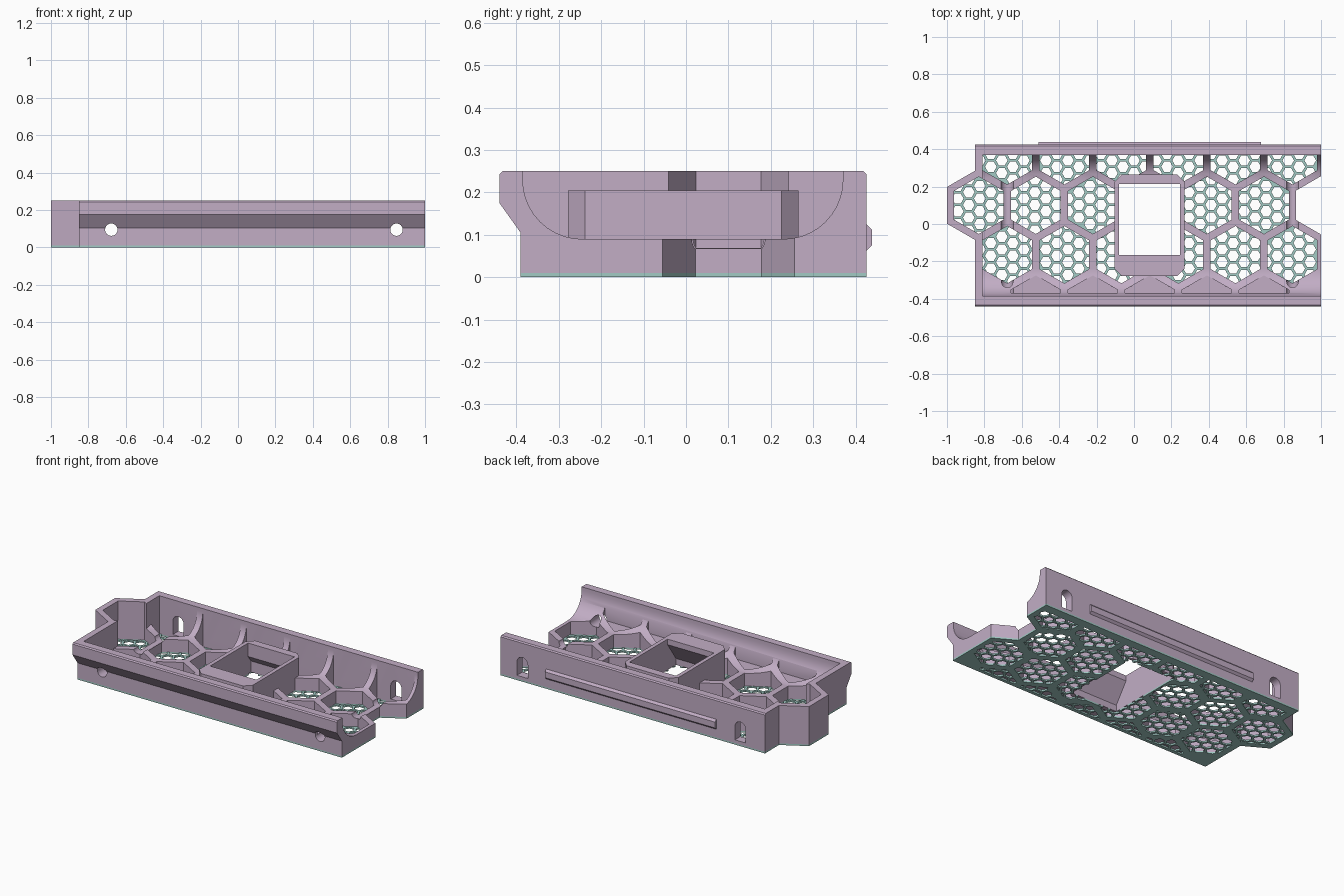
import bpy, bmesh, math
from mathutils import Vector

if "Cube" in bpy.data.objects:
    bpy.data.objects.remove(bpy.data.objects["Cube"])


def material(name, rgb):
    m = bpy.data.materials.new(name)
    m.diffuse_color = (*rgb, 1)
    m.use_nodes = True
    m.node_tree.nodes["Principled BSDF"].inputs["Base Color"].default_value = m.diffuse_color
    return m


MAUVE = material("mauve", (0.54, 0.42, 0.56))
TEAL = material("pale teal", (0.36, 0.60, 0.56))


def prisms(name, polys, a, b, axis="z", mat=None):
    """Extrude 2D outlines from a to b along an axis, all in one object."""
    place = {"x": lambda u, v, w: (w, u, v),
             "y": lambda u, v, w: (u, w, v),
             "z": lambda u, v, w: (u, v, w)}[axis]
    bm = bmesh.new()
    for poly in polys:
        lo = [bm.verts.new(place(u, v, a)) for u, v in poly]
        hi = [bm.verts.new(place(u, v, b)) for u, v in poly]
        bm.faces.new(lo[::-1])
        bm.faces.new(hi)
        n = len(poly)
        for i in range(n):
            j = (i + 1) % n
            bm.faces.new((lo[i], lo[j], hi[j], hi[i]))
    bmesh.ops.recalc_face_normals(bm, faces=bm.faces)
    me = bpy.data.meshes.new(name)
    bm.to_mesh(me)
    bm.free()
    ob = bpy.data.objects.new(name, me)
    bpy.context.collection.objects.link(ob)
    if mat:
        me.materials.append(mat)
    return ob


def combine(ob, other, op="DIFFERENCE"):
    mod = ob.modifiers.new("cut", "BOOLEAN")
    mod.operation, mod.solver, mod.object = op, "EXACT", other
    bpy.context.view_layer.objects.active = ob
    bpy.ops.object.modifier_apply(modifier=mod.name)
    bpy.data.objects.remove(other)


def ngon(cx, cy, r, n, turn=0.0):
    return [(cx + r * math.cos(turn + math.tau * i / n),
             cy + r * math.sin(turn + math.tau * i / n)) for i in range(n)]


def hexagon(cx, cy, half_flat):
    return ngon(cx, cy, half_flat / math.cos(math.pi / 6), 6, math.pi / 6)


def rect(x0, x1, y0, y1):
    return [(x0, y0), (x1, y0), (x1, y1), (x0, y1)]


def clip(poly, window):
    """Clip an outline to a convex counter-clockwise window."""
    for i, a in enumerate(window):
        b = window[(i + 1) % len(window)]

        def side(p):
            return (b[0] - a[0]) * (p[1] - a[1]) - (b[1] - a[1]) * (p[0] - a[0])
        out = []
        for k, p in enumerate(poly):
            q = poly[(k + 1) % len(poly)]
            sp, sq = side(p), side(q)
            if sp >= 0:
                out.append(p)
            if sp * sq < 0:
                t = sp / (sp - sq)
                out.append((p[0] + t * (q[0] - p[0]), p[1] + t * (q[1] - p[1])))
        poly = out
        if len(poly) < 3:
            return []
    return poly


def area(poly):
    return abs(sum(p[0] * q[1] - q[0] * p[1]
                   for p, q in zip(poly, poly[1:] + poly[:1]))) / 2


# Large honeycomb layout
PITCH, HALF, ROW_Y = 0.305, 0.1325, 0.10
ROW = PITCH * math.sqrt(3) / 2
inside = rect(-0.81, 0.978, -0.37, 0.37)
windows = [hexagon(-0.83 + PITCH * i, ROW_Y, HALF) for i in range(6)]
for i in range(6):
    for y in (ROW_Y - ROW, ROW_Y + ROW):
        windows.append(clip(hexagon(-0.6775 + PITCH * i, y, HALF), inside))
scoops = [clip(hexagon(-0.525 + PITCH * i, ROW_Y - 2 * ROW, HALF), inside) for i in range(5)]

# Tray: outer section with a stepped front, hexagonal bump on the left, notch on the right
outer = [(-0.39, 0.01), (-0.39, 0.105), (-0.44, 0.175), (-0.44, 0.243), (-0.433, 0.25),
         (0.418, 0.25), (0.425, 0.243), (0.425, 0.01)]
tray = prisms("tray", [outer], -0.85, 1.0, "x", MAUVE)
combine(tray, prisms("bump", [hexagon(-0.83, ROW_Y, 0.17)], 0.01, 0.25), "UNION")

# Rounded trough open at the right end
R, FLOOR = 0.14, 0.09
arc = [math.pi / 2 * i / 10 for i in range(11)]
trough = [(-0.385, 0.3)]
trough += [(-0.385 + R - R * math.cos(t), FLOOR + R - R * math.sin(t)) for t in arc]
trough += [(0.37 - R + R * math.sin(t), FLOOR + R - R * math.cos(t)) for t in arc]
trough.append((0.37, 0.3))
combine(tray, prisms("trough", [trough], -0.81, 1.2, "x"))
combine(tray, prisms("window_cut", windows, -0.1, 0.4))
combine(tray, prisms("scoop_cut", scoops, FLOOR, 0.4))
combine(tray, prisms("notch_cut", [hexagon(1.0, ROW_Y, 0.135)], -0.1, 0.4))

# Round holes in the front, arched slots in the back
hole_x = (-0.6775, 0.8475)
combine(tray, prisms("drill", [ngon(x, 0.095, 0.033, 24) for x in hole_x], -0.6, 0.3, "y"))
slots = []
for x in hole_x:
    top = [(x + 0.038 * math.cos(math.pi * i / 12), 0.115 + 0.038 * math.sin(math.pi * i / 12))
           for i in range(13)]
    slots.append([(x - 0.038, 0.03), (x + 0.038, 0.03)] + top)
combine(tray, prisms("slot_cut", slots, 0.33, 0.6, "y"))

# Raised frame around the middle opening
c = 0.04
x0, x1, y0, y1 = -0.105, 0.27, -0.278, 0.265
frame_outline = [(x0 + c, y0), (x1 - c, y0), (x1, y0 + c), (x1, y1 - c),
                 (x1 - c, y1), (x0 + c, y1), (x0, y1 - c), (x0, y0 + c)]
combine(tray, prisms("frame", [frame_outline], 0.01, 0.205), "UNION")

# Opening that flares toward the bottom
flare = [(-0.25, -0.1), (0.245, -0.1), (0.245, 0.08), (0.215, 0.12), (0.215, 0.4),
         (-0.165, 0.4), (-0.165, 0.17), (-0.25, 0.05)]
combine(tray, prisms("opening_cut", [flare], -0.08, 0.245, "x"))

# Thin base sheet with a fine honeycomb grille in every window
sheet = prisms("base_grille", [rect(-0.85, 1.0, -0.39, 0.425)], 0.0, 0.01, "z", TEAL)
combine(sheet, prisms("sheet_bump", [hexagon(-0.83, ROW_Y, 0.17)], 0.0, 0.01), "UNION")
p = 0.068
cells = []
for w in windows + scoops:
    for i in range(-18, 18):
        for j in range(-8, 9):
            cx, cy = i * p * math.sqrt(3) / 2, (j + 0.5 * (i % 2)) * p
            if abs(cx - w[0][0]) > 0.4 or abs(cy - w[0][1]) > 0.4:
                continue
            cell = clip(ngon(cx, cy, 0.027 / math.cos(math.pi / 6), 6), w)
            if len(cell) > 2 and area(cell) > 0.0002:
                cells.append(cell)
combine(sheet, prisms("cell_cut", cells, -0.05, 0.05))
combine(sheet, prisms("sheet_notch", [hexagon(1.0, ROW_Y, 0.135)], -0.1, 0.1))
combine(sheet, prisms("sheet_opening", [rect(-0.08, 0.245, -0.25, 0.245)], -0.1, 0.1))

# Chamfered rail on the back
rail = [(0.42, 0.062), (0.425, 0.062), (0.438, 0.075), (0.438, 0.112), (0.425, 0.125), (0.42, 0.125)]
prisms("back_rail", [rail], -0.51, 0.68, "x", MAUVE)

# Smooth the trough and holes, keep other edges sharp
bpy.ops.object.select_all(action="DESELECT")
tray.select_set(True)
bpy.context.view_layer.objects.active = tray
bpy.ops.object.shade_smooth_by_angle(angle=math.radians(25))
